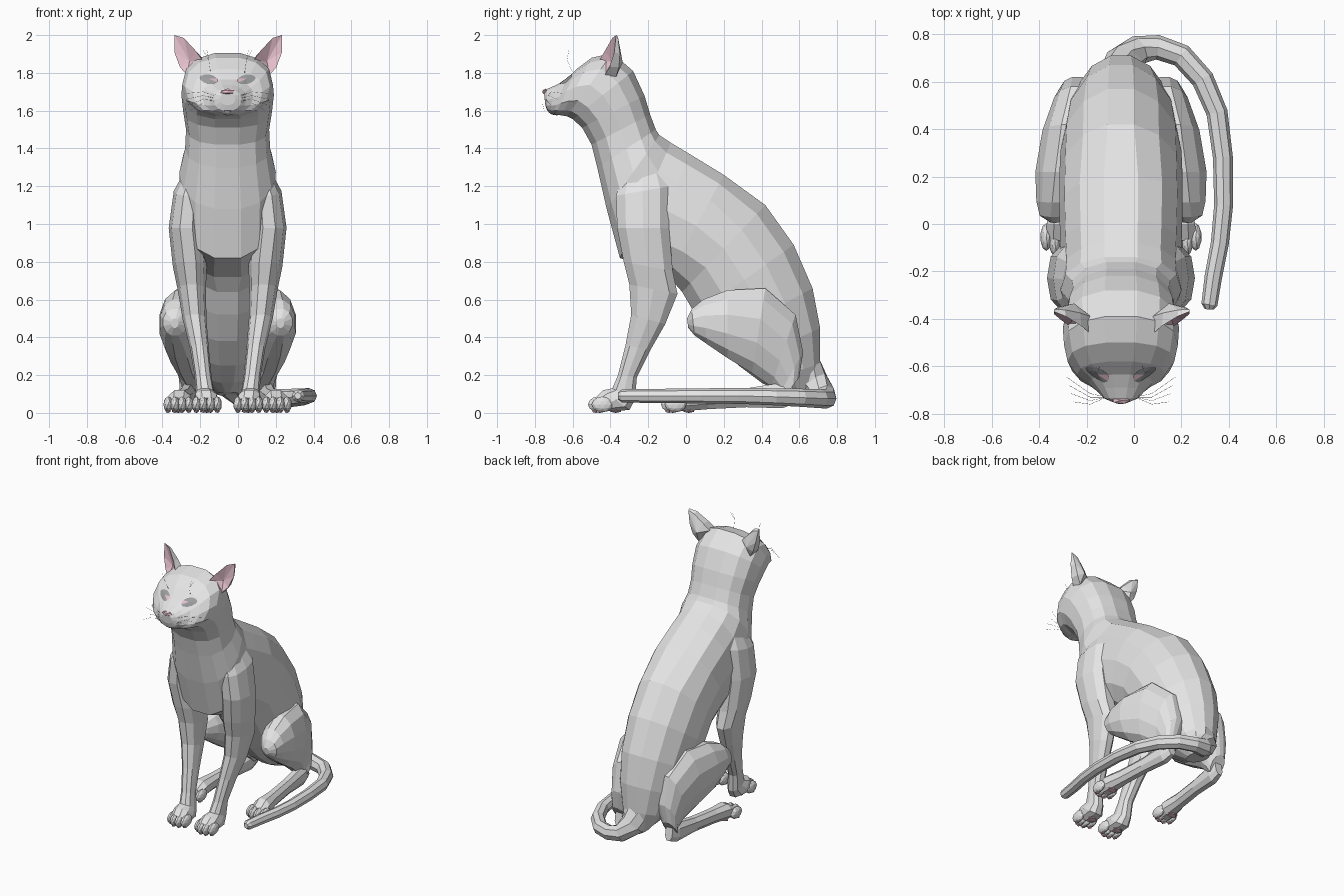
import bpy, bmesh, math
from mathutils import Vector
from mathutils.bvhtree import BVHTree

if "Cube" in bpy.data.objects:
    bpy.data.objects.remove(bpy.data.objects["Cube"])

CX = -0.055  # body centre line


def material(name, rgb):
    m = bpy.data.materials.new(name)
    m.diffuse_color = (*rgb, 1)
    m.use_nodes = True
    m.node_tree.nodes["Principled BSDF"].inputs["Base Color"].default_value = m.diffuse_color
    return m


FUR = material("grey_fur", (0.78, 0.78, 0.78))
PINK = material("pink_skin", (0.78, 0.52, 0.60))
EYE = material("eye_grey", (0.33, 0.34, 0.35))


def finish(bm, name, mat):
    bmesh.ops.recalc_face_normals(bm, faces=bm.faces)
    me = bpy.data.meshes.new(name)
    bm.to_mesh(me)
    ob = bpy.data.objects.new(name, me)
    for m in (mat if isinstance(mat, list) else [mat]):
        me.materials.append(m)
    bpy.context.collection.objects.link(ob)
    return ob


def loft_bm(rings, side=1, sides=12, power=lambda i: 2.3):
    """Rings are (x offset, front y, front z, back y, back z, half width)."""
    bm = bmesh.new()
    loops = []
    for n, (x, y1, z1, y2, z2, hw) in enumerate(rings):
        mid = Vector((CX + side * x, (y1 + y2) / 2, (z1 + z2) / 2))
        half = Vector((0, (y2 - y1) / 2, (z2 - z1) / 2))
        loop = []
        for i in range(sides):
            t = math.tau * (i + 0.5) / sides
            c, s = math.cos(t), math.sin(t)
            c = math.copysign(abs(c) ** (2 / power(n)), c) / math.cos(math.pi / sides) ** (2 / power(n))
            s = math.copysign(abs(s) ** (2 / power(n)), s)
            loop.append(bm.verts.new(mid + half * c + Vector((hw * s, 0, 0))))
        loops.append(loop)
    for a, b in zip(loops, loops[1:]):
        for i in range(sides):
            j = (i + 1) % sides
            bm.faces.new((a[i], a[j], b[j], b[i]))
    bm.faces.new(loops[0])
    bm.faces.new(loops[-1])
    return bm


def blob(name, loc, scale, mat, sub=2):
    bm = bmesh.new()
    bmesh.ops.create_icosphere(bm, subdivisions=sub, radius=1)
    bmesh.ops.scale(bm, vec=scale, verts=bm.verts)
    bmesh.ops.translate(bm, vec=loc, verts=bm.verts)
    return finish(bm, name, mat)


# Torso, neck and head in one loft from rump to nose
body = [
    (0, .50, .11, .70, .09, .06), (0, .40, .16, .71, .26, .15), (0, .28, .25, .71, .45, .20),
    (0, .15, .38, .67, .66, .235), (0, .05, .52, .57, .89, .255), (0, -.02, .64, .42, 1.10, .26),
    (0, -.09, .72, .20, 1.26, .26), (0, -.23, .775, .02, 1.37, .255), (0, -.35, .82, -.08, 1.43, .25),
    (0, -.42, 1.08, -.14, 1.47, .255), (0, -.47, 1.30, -.16, 1.50, .225), (0, -.50, 1.42, -.19, 1.58, .22),
    (0, -.55, 1.51, -.22, 1.68, .235), (0, -.60, 1.555, -.28, 1.81, .245), (0, -.63, 1.57, -.39, 1.905, .24),
    (0, -.66, 1.575, -.50, 1.88, .225), (0, -.69, 1.58, -.58, 1.82, .185), (0, -.705, 1.585, -.635, 1.765, .135),
    (0, -.72, 1.59, -.69, 1.735, .10), (0, -.735, 1.60, -.735, 1.715, .072), (0, -.745, 1.63, -.752, 1.695, .04)]
bm = loft_bm(body, sides=14, power=lambda i: 1.95 if i < 6 else 2.35)
bmesh.ops.recalc_face_normals(bm, faces=bm.faces)
tree = BVHTree.FromBMesh(bm)
finish(bm, "body_and_head", FUR)

front_leg = [
    (.16, -.32, 1.34, -.15, 1.36, .03), (.205, -.37, 1.15, -.09, 1.20, .08), (.22, -.365, .98, -.09, .98, .092),
    (.20, -.33, .80, -.07, .75, .09), (.19, -.30, .68, -.045, .63, .075), (.175, -.29, .52, -.11, .47, .063),
    (.15, -.32, .36, -.19, .33, .05), (.13, -.36, .20, -.26, .19, .045), (.12, -.39, .13, -.27, .07, .05),
    (.115, -.44, .12, -.30, .015, .066), (.11, -.48, .08, -.41, .01, .066)]
thigh = [
    (.28, .012, .45, .005, .50, .02), (.28, .045, .41, .03, .55, .065), (.265, .11, .365, .09, .60, .095),
    (.245, .22, .29, .22, .65, .12), (.22, .35, .21, .42, .66, .115), (.185, .45, .14, .58, .52, .10),
    (.185, .495, .10, .62, .32, .075), (.205, .51, .07, .60, .19, .05)]
hind_foot = [
    (.205, .58, .05, .56, .16, .03), (.21, .51, .025, .51, .16, .045), (.225, .32, .03, .32, .13, .042),
    (.245, .12, .02, .12, .12, .045), (.255, .0, .01, .0, .12, .062), (.26, -.06, .01, -.07, .08, .06)]


def toes(label, x, y, side):
    for k, (dx, dy) in enumerate([(-.055, .02), (-.019, 0), (.019, 0), (.055, .02)]):
        px = CX + side * x + dx
        blob(f"{label}_toe_{k}", (px, y + dy, .045), (.025, .058, .042), FUR)
        blob(f"{label}_toe_pad_{k}", (px, y + dy - .015, .008), (.015, .022, .008), PINK, 1)
    blob(f"{label}_main_pad", (CX + side * x, y + .09, .010), (.04, .032, .010), PINK, 1)


for side, label in ((-1, "left"), (1, "right")):
    # Legs and paws
    finish(loft_bm(front_leg, side, 10), f"front_leg_{label}", FUR)
    finish(loft_bm(thigh, side, 12, lambda i: 2.05), f"thigh_{label}", FUR)
    finish(loft_bm(hind_foot, side, 8), f"hind_foot_{label}", FUR)
    toes(f"front_paw_{label}", .11, -.462, side)
    toes(f"hind_paw_{label}", .26, -.075, side)

    # Ear: fur shell behind, pink hollow in front
    bm = bmesh.new()

    def v(x, y, z):
        return bm.verts.new((CX + .003 + side * x, y, z))
    rim = [v(.135, -.46, 1.865), v(.17, -.43, 1.915), v(.235, -.39, 1.985), v(.285, -.37, 2.0),
           v(.285, -.38, 1.91), v(.255, -.405, 1.83), v(.22, -.43, 1.79)]
    hollow = v(.205, -.39, 1.86)
    back = [v(.13, -.39, 1.87), v(.175, -.375, 1.915), v(.24, -.362, 1.975), v(.285, -.36, 1.99),
            v(.268, -.35, 1.90), v(.245, -.355, 1.83), v(.21, -.37, 1.78)]
    hub = v(.20, -.335, 1.855)
    for i in range(7):
        j = (i + 1) % 7
        f = bm.faces.new((rim[i], rim[j], hollow))
        f.material_index = 1
        bm.faces.new((rim[j], rim[i], back[i], back[j]))
        bm.faces.new((back[j], back[i], hub))
    finish(bm, f"ear_{label}", [FUR, PINK])

    # Eye: almond plate laid on the face, pink at the inner corner
    bm = bmesh.new()
    pts = []

    def on_face(x, z, lift):
        hit, nor, _, _ = tree.ray_cast(Vector((CX + side * x, -2, z)), Vector((0, 1, 0)))
        return bm.verts.new(hit + nor * lift)
    for i in range(12):
        t = math.tau * i / 12
        dx, dz = .05 * math.cos(t), .026 * math.sin(t) * abs(math.sin(t)) ** .3
        pts.append(on_face(.098 + dx, 1.763 + dz + .15 * dx, .005))
    c = on_face(.098, 1.763, .009)
    for i in range(12):
        f = bm.faces.new((pts[i], pts[(i + 1) % 12], c))
        f.material_index = int(i in (5, 6))
    finish(bm, f"eye_{label}", [EYE, PINK])

    # Muzzle cushion
    blob(f"muzzle_{label}", (CX + side * .042, -.692, 1.65), (.055, .052, .034), FUR)

    # Whiskers
    cu = bpy.data.curves.new(f"whiskers_{label}", 'CURVE')
    cu.dimensions = '3D'
    cu.bevel_depth = .0007
    cu.bevel_resolution = 0
    hairs = [((.06, -.73, 1.64 + .012 * k), (.13, -.76 + .015 * k, 1.64 + .02 * k),
              (.20 + .01 * k, -.75 + .035 * k, 1.60 + .03 * k)) for k in range(4)]
    hairs += [((.09, -.60, 1.80), (.10, -.63, 1.87), (.11 + .02 * k, -.62, 1.92)) for k in range(2)]
    for h in hairs:
        sp = cu.splines.new('POLY')
        sp.points.add(2)
        for p, (x, y, z) in zip(sp.points, h):
            p.co = (CX + side * x, y, z, 1)
    cu.materials.append(FUR)
    bpy.context.collection.objects.link(bpy.data.objects.new(f"whiskers_{label}", cu))

# Nose and chin
blob("nose", (CX, -.744, 1.70), (.042, .017, .017), PINK, 1)
blob("chin", (CX, -.685, 1.605), (.06, .05, .03), FUR)

# Tail curling round the right side
path = [(-.05, .62, .24), (-.04, .68, .15), (.02, .735, .09), (.10, .745, .075), (.20, .71, .075), (.29, .61, .08),
        (.35, .47, .085), (.375, .28, .09), (.378, .08, .09), (.362, -.08, .09), (.335, -.22, .09), (.318, -.34, .09),
        (.317, -.36, .09)]
radii = [.10, .085, .062, .052, .05, .048, .045, .042, .040, .038, .037, .034, .018]
bm = bmesh.new()
loops = []
P = [Vector(p) for p in path]
for i, p in enumerate(P):
    d = (P[min(i + 1, len(P) - 1)] - P[max(i - 1, 0)]).normalized()
    u = d.cross(Vector((0, 0, 1))).normalized()
    w = u.cross(d)
    loops.append([bm.verts.new(p + radii[i] * (u * math.cos(math.tau * k / 8) + w * math.sin(math.tau * k / 8)))
                  for k in range(8)])
for a, b in zip(loops, loops[1:]):
    for k in range(8):
        bm.faces.new((a[k], a[(k + 1) % 8], b[(k + 1) % 8], b[k]))
bm.faces.new(loops[0])
bm.faces.new(loops[-1])
finish(bm, "tail", FUR)
